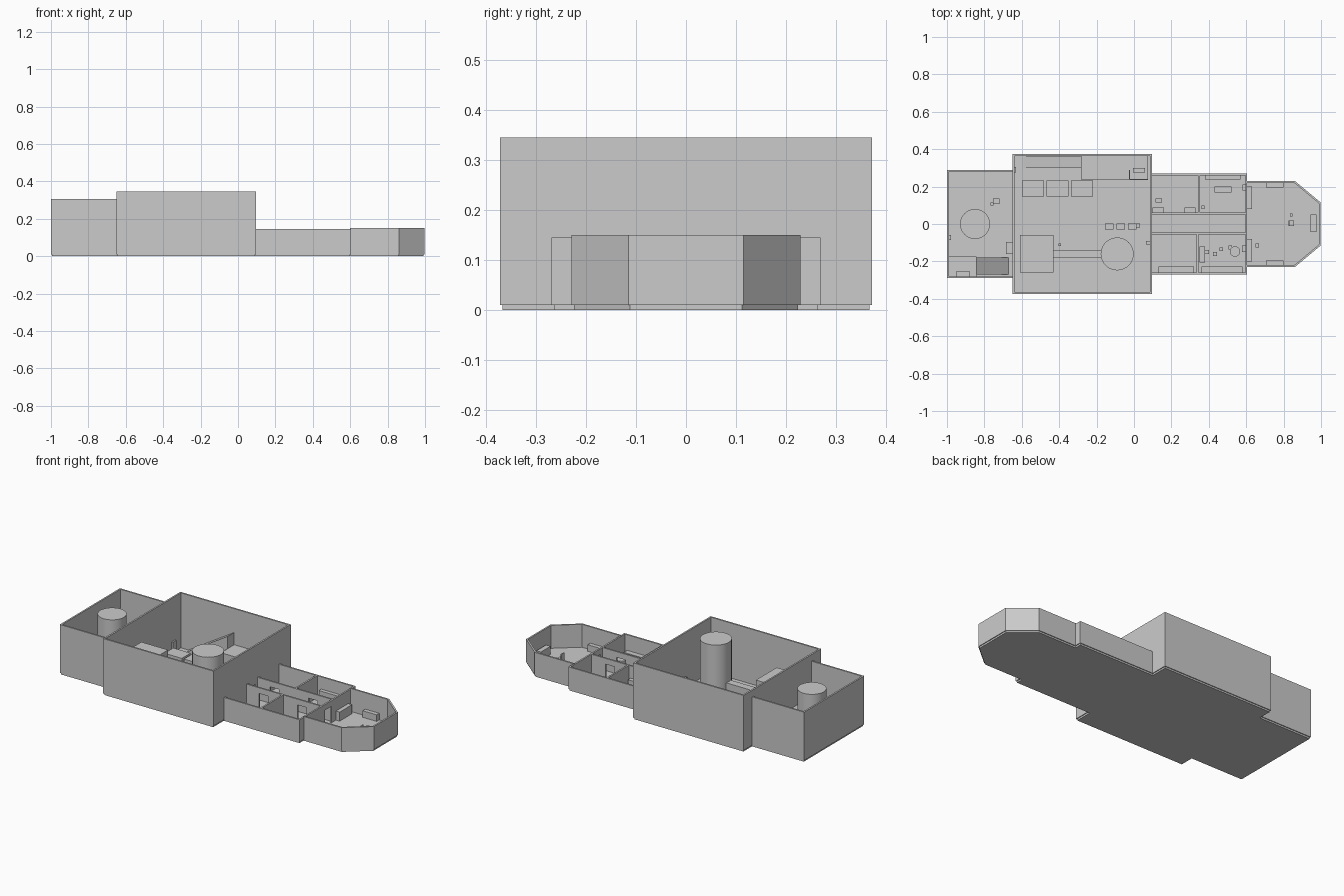
import bpy, bmesh, math
from mathutils import Vector

cube = bpy.data.objects.get("Cube")
if cube:
    bpy.data.objects.remove(cube)

grey = bpy.data.materials.new("plain_grey")
grey.use_nodes = True
grey.diffuse_color = (0.6, 0.6, 0.6, 1)
grey.node_tree.nodes["Principled BSDF"].inputs["Base Color"].default_value = (0.6, 0.6, 0.6, 1)

DECK = 0.01    # floor thickness
T = 0.01       # wall thickness


def finish(name, bm):
    bmesh.ops.recalc_face_normals(bm, faces=bm.faces[:])
    mesh = bpy.data.meshes.new(name)
    bm.to_mesh(mesh)
    bm.free()
    mesh.materials.append(grey)
    ob = bpy.data.objects.new(name, mesh)
    bpy.context.collection.objects.link(ob)
    return ob


def extrude(name, pts, direction):
    """Prism: a flat outline pushed along a direction."""
    bm = bmesh.new()
    face = bm.faces.new([bm.verts.new(p) for p in pts])
    moved = bmesh.ops.extrude_face_region(bm, geom=[face], use_keep_orig=True)["geom"]
    bmesh.ops.translate(bm, vec=direction,
                        verts=[v for v in moved if isinstance(v, bmesh.types.BMVert)])
    return finish(name, bm)


def prism(name, pts, z0, z1):
    return extrude(name, [(x, y, z0) for x, y in pts], (0, 0, z1 - z0))


def box(name, x0, x1, y0, y1, h, z0=DECK):
    return prism(name, [(x0, y0), (x1, y0), (x1, y1), (x0, y1)], z0, h)


def drum(name, x, y, r, h):
    steps = 32
    ring = [(x + r * math.cos(math.tau * i / steps), y + r * math.sin(math.tau * i / steps))
            for i in range(steps)]
    ob = prism(name, ring, DECK, h)
    bpy.ops.object.select_all(action='DESELECT')
    ob.select_set(True)
    bpy.context.view_layer.objects.active = ob
    bpy.ops.object.shade_smooth_by_angle()


def inset(pts, d):
    """Mitred offset to the left of an open path."""
    pts = [Vector(p) for p in pts]
    normals = []
    for a, b in zip(pts, pts[1:]):
        e = (b - a).normalized()
        normals.append(Vector((-e.y, e.x)))
    out = []
    for i, p in enumerate(pts):
        n0, n1 = normals[max(i - 1, 0)], normals[min(i, len(normals) - 1)]
        out.append(p + (n0 + n1) * (d / (1 + n0.dot(n1))))
    return out


def hull_wall(name, pts, h):
    prism(name, [Vector(p) for p in pts] + inset(pts, T)[::-1], DECK, h)


def partition(name, axis, pos, a0, a1, h, doors=(), width=0.06, door_top=0.11):
    """Straight wall along an axis, starting at pos, with door openings."""
    def piece(b0, b1, z0):
        if axis == 'x':
            box(name, b0, b1, pos, pos + T, h, z0)
        else:
            box(name, pos, pos + T, b0, b1, h, z0)
    start = a0
    for d in doors:
        piece(start, d - width / 2, DECK)
        piece(d - width / 2, d + width / 2, door_top)
        start = d + width / 2
    piece(start, a1, DECK)


# Hull outlines and floors
bow = [(0.60, -0.23), (0.86, -0.23), (0.998, -0.115),
       (0.998, 0.115), (0.86, 0.23), (0.60, 0.23)]
box("stern_floor", -0.995, -0.645, -0.285, 0.285, DECK, 0)
box("main_floor", -0.645, 0.09, -0.368, 0.368, DECK, 0)
box("middle_floor", 0.09, 0.60, -0.265, 0.265, DECK, 0)
prism("bow_floor", inset(bow, 0.005), 0, DECK)

# Outer walls
hull_wall("stern_wall", [(-0.65, 0.29), (-1, 0.29), (-1, -0.29), (-0.65, -0.29)], 0.305)
for y in (-0.373, 0.363):
    partition("main_side_wall", 'x', y, -0.65, 0.095, 0.345)
partition("main_back_wall", 'y', -0.65, -0.363, 0.363, 0.345)
partition("main_front_wall", 'y', 0.085, -0.363, 0.363, 0.345, [0.005])
for y in (-0.27, 0.26):
    partition("middle_side_wall", 'x', y, 0.095, 0.605, 0.145)
hull_wall("bow_wall", bow, 0.15)

# Inner walls with doorways
partition("bow_bulkhead", 'y', 0.595, -0.26, 0.26, 0.145, [0.005])
for y in (-0.055, 0.052):
    partition("corridor_wall", 'x', y, 0.095, 0.595, 0.145, [0.21, 0.47])
partition("cabin_divider", 'y', 0.335, -0.26, -0.055, 0.145)
partition("cabin_divider", 'y', 0.343, 0.062, 0.26, 0.145)

# Stern compartment: tank, landing and steep ramp
drum("stern_tank", -0.85, 0, 0.08, 0.30)
box("stern_landing", -0.99, -0.843, -0.28, -0.175, 0.15)
box("stern_landing_box", -0.95, -0.88, -0.28, -0.25, 0.19, 0.15)
extrude("stern_ramp", [(-0.843, -0.27, DECK), (-0.67, -0.27, DECK), (-0.843, -0.27, 0.15)],
        (0, 0.09, 0))
box("stern_seat", -0.755, -0.72, 0.108, 0.135, 0.05)
box("stern_seat_back", -0.767, -0.75, 0.10, 0.115, 0.07)
box("stern_cabinet", -0.685, -0.65, -0.16, -0.095, 0.09)
box("stern_panel", -0.99, -0.978, -0.085, -0.06, 0.08)

# Main compartment: machine block, shaft and big drum
box("machine_block", -0.61, -0.43, -0.26, -0.06, 0.215)
box("machine_shaft", -0.43, -0.17, -0.182, -0.138, 0.10)
drum("main_drum", -0.09, -0.16, 0.088, 0.34)
box("shaft_lever", -0.403, -0.39, -0.118, -0.105, 0.08)

# Row of crates and row of small consoles
for i in range(3):
    x = -0.60 + i * 0.132
    box("crate", x, x + 0.118, 0.147, 0.232, 0.07)
    x = -0.155 + i * 0.061
    box("console", x, x + 0.046, -0.03, 0.002, 0.06)
box("console_stool", 0.01, 0.032, -0.02, 0.002, 0.04)
box("wall_panel", 0.065, 0.085, -0.11, -0.09, 0.08)
box("wall_panel", -0.64, -0.63, 0.275, 0.305, 0.08)

# Raised platform and its ramp
extrude("main_ramp", [(-0.59, 0.30, DECK), (-0.28, 0.30, DECK), (-0.28, 0.30, 0.20)],
        (0, 0.06, 0))
box("platform", -0.28, 0.075, 0.235, 0.363, 0.125)
box("platform_desk", -0.005, 0.06, 0.275, 0.30, 0.17, 0.125)
box("platform_rail", -0.027, 0.075, 0.235, 0.24, 0.16, 0.125)
box("platform_rail", -0.027, -0.022, 0.24, 0.29, 0.16, 0.125)

# Left cabins
box("stool", 0.115, 0.15, 0.115, 0.135, 0.04)
for x in (0.10, 0.27):
    box("locker", x, x + 0.06, 0.062, 0.088, 0.07)
box("stool", 0.36, 0.376, 0.08, 0.10, 0.04)
box("shelf", 0.38, 0.57, 0.237, 0.26, 0.07)
box("table", 0.43, 0.52, 0.168, 0.20, 0.05)
box("side_panel", 0.58, 0.595, 0.18, 0.21, 0.08)

# Right cabins
for x0, x1 in ((0.13, 0.32), (0.36, 0.58)):
    box("bench", x0, x1, -0.26, -0.228, 0.05)
box("counter", 0.35, 0.38, -0.205, -0.12, 0.06)
drum("round_table", 0.54, -0.147, 0.028, 0.05)
for x, y in ((0.39, -0.15), (0.433, -0.16), (0.467, -0.135), (0.515, -0.125)):
    box("stool", x - 0.01, x + 0.01, y - 0.01, y + 0.01, 0.035)
box("side_panel", 0.578, 0.595, -0.15, -0.115, 0.07)

# Bow compartment
for side in (-1, 1):
    box("bow_cabinet", 0.605, 0.63, side * 0.14 - 0.06, side * 0.14 + 0.06, 0.065)
    box("bow_bench", 0.705, 0.80, side * 0.21 - 0.015, side * 0.21 + 0.015, 0.05)
box("helm_console", 0.945, 0.975, -0.043, 0.05, 0.06)
box("helm_seat", 0.827, 0.855, -0.01, 0.02, 0.035)
box("helm_seat_back", 0.827, 0.834, -0.01, 0.02, 0.065, 0.035)
box("bow_post", 0.833, 0.848, 0.04, 0.055, 0.05)
box("bow_stool", 0.65, 0.667, -0.125, -0.105, 0.04)
